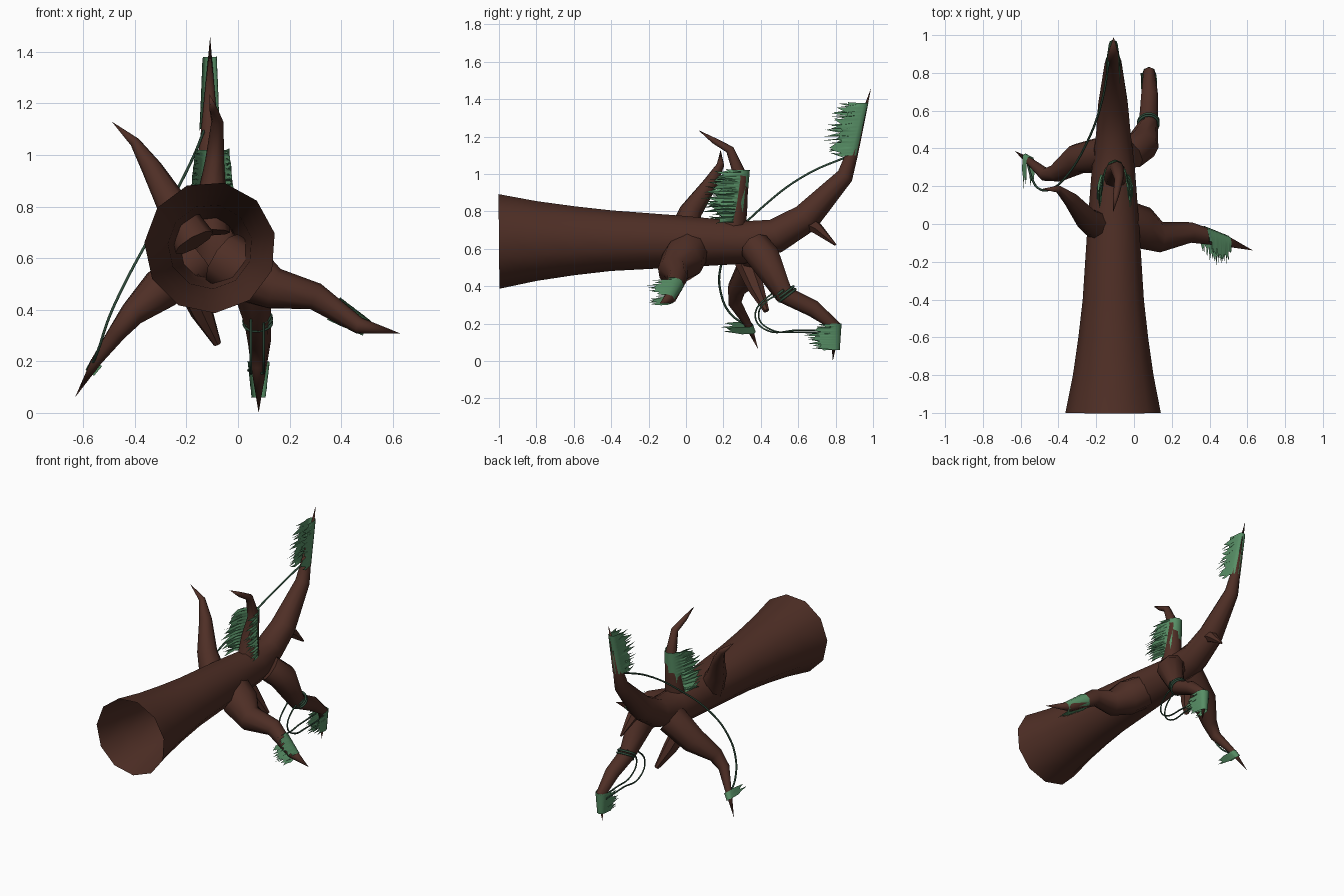
import bpy, bmesh, math, random
from mathutils import Vector

if "Cube" in bpy.data.objects:
    bpy.data.objects.remove(bpy.data.objects["Cube"])

random.seed(4)


def material(name, rgb):
    m = bpy.data.materials.new(name)
    m.diffuse_color = (*rgb, 1)
    m.use_nodes = True
    m.node_tree.nodes["Principled BSDF"].inputs["Base Color"].default_value = m.diffuse_color
    return m


BARK = material("brown bark", (0.078, 0.028, 0.019))
MOSS = material("green moss", (0.095, 0.27, 0.13))
VINE = material("dark green vine", (0.03, 0.075, 0.045))


def finish(name, bm, mat, angle=None):
    me = bpy.data.meshes.new(name)
    bm.to_mesh(me)
    bm.free()
    ob = bpy.data.objects.new(name, me)
    bpy.context.collection.objects.link(ob)
    me.materials.append(mat)
    if angle:
        bpy.ops.object.select_all(action='DESELECT')
        ob.select_set(True)
        bpy.context.view_layer.objects.active = ob
        bpy.ops.object.shade_smooth_by_angle(angle=math.radians(angle))
    return ob


def limb(name, path, sides, cap=True):
    """Tapered tube through (x, y, z, radius) points; radius 0 makes a point."""
    bm = bmesh.new()
    pts = [Vector(p[:3]) for p in path]
    tan = []
    for i in range(len(pts)):
        a, b = pts[max(i - 1, 0)], pts[min(i + 1, len(pts) - 1)]
        tan.append((b - a).normalized())
    side = tan[0].orthogonal().normalized()
    rings = []
    for i, (p, t) in enumerate(zip(pts, tan)):
        if i:
            side = tan[i - 1].rotation_difference(t) @ side
        up = t.cross(side)
        r = path[i][3]
        if r == 0:
            rings.append([bm.verts.new(p)] * sides)
            continue
        rings.append([bm.verts.new(p + r * (side * math.cos(k * math.tau / sides)
                                            + up * math.sin(k * math.tau / sides)))
                      for k in range(sides)])
    for lo, hi in zip(rings, rings[1:]):
        for k in range(sides):
            j = (k + 1) % sides
            f = [lo[k], lo[j], hi[j], hi[k]]
            bm.faces.new(f[:3] if hi[j] is hi[k] else f)
    if cap:
        bm.faces.new(rings[0][::-1])
        if path[-1][3] > 0:
            bm.faces.new(rings[-1])
    return finish(name, bm, BARK, 50)


def moss(name, p0, r0, p1, r1, drop, flare=1.0, cols=30):
    """Ragged sheet draped over a limb, hanging toward -y on both sides."""
    bm = bmesh.new()
    p0, p1 = Vector(p0), Vector(p1)
    s = (p1 - p0).cross(Vector((0, 1, 0))).normalized()
    y = Vector((0, 1, 0))
    rows = []
    for i in range(cols + 1):
        t = i / cols
        c, r = p0.lerp(p1, t), r0 + (r1 - r0) * t
        row = []
        for sg in (-1, 1):
            long = random.uniform(0.85, 1.1) if i % 3 == 1 else random.uniform(0.55, 0.8)
            d = drop * long * (0.72 + 0.28 * math.sin(math.pi * t))
            skew = (p1 - p0) * random.uniform(-0.04, 0.04)
            hem = c + y * (r - d) + s * sg * r * flare + skew
            mid = c + y * (r - d * 0.5) + s * sg * r * (1 + (flare - 1) * 0.5)
            half = [hem, mid, c + s * sg * r, c + (s * sg + y) * r * 0.74]
            row += half if sg < 0 else [c + y * r * 1.05] + half[::-1]
        rows.append([bm.verts.new(v) for v in row])
    for a, b in zip(rows, rows[1:]):
        for k in range(len(a) - 1):
            bm.faces.new((a[k], a[k + 1], b[k + 1], b[k]))
    return finish(name, bm, MOSS, 50)


def vine(name, pts, radius=0.006):
    cu = bpy.data.curves.new(name, 'CURVE')
    cu.dimensions = '3D'
    cu.bevel_depth, cu.bevel_resolution, cu.resolution_u = radius, 1, 6
    sp = cu.splines.new('BEZIER')
    sp.bezier_points.add(len(pts) - 1)
    for b, p in zip(sp.bezier_points, pts):
        b.co = p
        b.handle_left_type = b.handle_right_type = 'AUTO'
    ob = bpy.data.objects.new(name, cu)
    bpy.context.collection.objects.link(ob)
    cu.materials.append(VINE)


# Hollow trunk, open at the wide front end, bending up to a point
limb("trunk", [(-.108, -1, .642, .256), (-.108, -.8, .644, .216), (-.108, -.6, .645, .187),
               (-.108, -.4, .645, .164), (-.108, 0, .64, .138), (-.108, .3, .634, .115),
               (-.108, .48, .67, .093), (-.11, .64, .765, .08), (-.11, .85, .99, .046),
               (-.11, .885, 1.1, .033), (-.108, .99, 1.46, 0)], 11, cap=False)

# Branches
limb("right_branch", [(-.06, .02, .6, .11), (.04, -.02, .535, .115), (.14, -.07, .48, .082),
                      (.3, -.045, .45, .055), (.47, -.085, .337, .033), (.63, -.14, .308, 0)], 9)
limb("lower_branch", [(-.02, .37, .61, .085), (.045, .42, .55, .088), (.075, .525, .355, .052),
                      (.082, .68, .28, .046), (.08, .80, .185, .032), (.08, .785, 0, 0)], 9)
limb("left_branch", [(-.15, .37, .6, .1), (-.3, .345, .48, .082), (-.41, .27, .385, .05),
                     (-.47, .262, .31, .036), (-.55, .33, .2, .021), (-.632, .387, .06, 0)], 9)
limb("left_horn", [(-.17, -.02, .66, .085), (-.25, .025, .8, .062), (-.335, .13, .95, .04),
                   (-.4, .185, 1.05, .02), (-.49, .185, 1.13, 0)], 8)
limb("top_horn", [(-.1, .25, .7, .07), (-.1, .275, .85, .055), (-.09, .295, .98, .037),
                  (-.08, .235, 1.13, .023), (-.095, .15, 1.178, .016), (-.11, .065, 1.235, 0)], 8)
limb("broken_stub", [(-.2, .32, .53, .06), (-.14, .375, .39, .045), (-.08, .43, .268, .016)], 7)
limb("back_thorn", [(-.09, .6, .77, .055), (-.08, .70, .71, .033), (-.07, .8, .62, .006)], 6)

# Hanging moss
moss("tip_moss", (-.11, .883, 1.1), .034, (-.11, .95, 1.38), .024, .19, 1.15, 42)
moss("top_horn_moss", (-.1, .25, .74), .064, (-.1, .295, 1.02), .044, .23, 1.5, 42)
moss("right_branch_moss", (.37, -.06, .405), .048, (.5, -.095, .328), .031, .17, 1.05, 33)
moss("lower_branch_moss", (.08, .793, .2), .037, (.08, .797, .06), .024, .18, 1.15, 30)
moss("left_branch_moss", (-.548, .332, .195), .025, (-.575, .352, .155), .02, .18, 1, 6)

# Trailing vines
vine("long_vine", [(-.13, .88, 1.1), (-.17, .65, 1.0), (-.245, .44, .85), (-.36, .25, .65),
                   (-.44, .185, .5), (-.5, .185, .37), (-.54, .24, .25), (-.57, .35, .18)])
for i, (x, o) in enumerate(((.05, 0), (.1, .018))):
    vine(f"loop_vine_{i + 1}", [(x, .56, .40 - o * 2), (x, .44, .345 - o), (x, .37 + o, .24),
                                (x, .43 + o, .165 + o * .3), (x, .6, .165 - o * .6),
                                (x - .01, .8, .165 - o * .6)], .005)

# Vine coiled round the lower branch
axis = Vector((.02, .5, -.75)).normalized()
u = Vector((1, 0, 0))
v = axis.cross(u).normalized()
coil = []
for k in range(21):
    a = k * math.tau / 8
    coil.append(Vector((.076, .535, .362)) + axis * (k - 10) * .0022
                + (u * math.cos(a) + v * math.sin(a)) * .053)
vine("coiled_vine", coil, .007)
